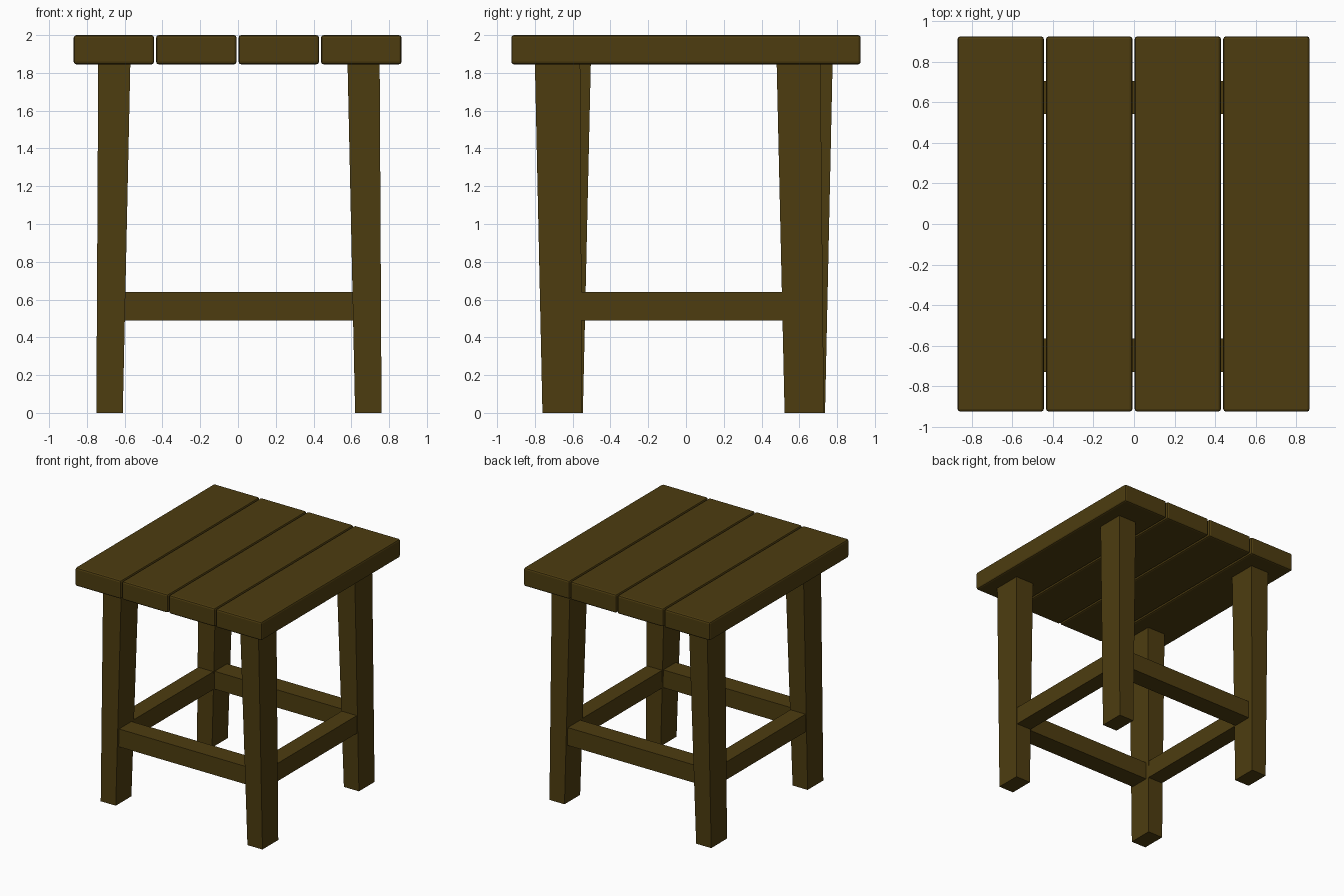
import bpy

if "Cube" in bpy.data.objects:
    bpy.data.objects.remove(bpy.data.objects["Cube"])

wood = bpy.data.materials.new("dark_wood")
wood.diffuse_color = (0.075, 0.046, 0.005, 1)
wood.use_nodes = True
wood.node_tree.nodes["Principled BSDF"].inputs["Base Color"].default_value = wood.diffuse_color


def taper_box(name, bottom, top, z0, z1, bevel=0):
    """Box between two rectangles, each given as (x0, x1, y0, y1)."""
    verts = []
    for (x0, x1, y0, y1), z in ((bottom, z0), (top, z1)):
        verts += [(x0, y0, z), (x1, y0, z), (x1, y1, z), (x0, y1, z)]
    faces = [(3, 2, 1, 0), (4, 5, 6, 7)]
    faces += [(i, (i + 1) % 4, (i + 1) % 4 + 4, i + 4) for i in range(4)]
    mesh = bpy.data.meshes.new(name)
    mesh.from_pydata(verts, [], faces)
    mesh.materials.append(wood)
    obj = bpy.data.objects.new(name, mesh)
    bpy.context.collection.objects.link(obj)
    if bevel:
        mod = obj.modifiers.new("rounded_edges", 'BEVEL')
        mod.width = bevel
        mod.segments = 2
    return obj


CX, CY = 0.005, -0.012  # centre of the leg frame


def turned(r):
    """Rectangle turned half a revolution around the frame centre."""
    return (2 * CX - r[1], 2 * CX - r[0], 2 * CY - r[3], 2 * CY - r[2])


# Seat planks
for i in range(4):
    x = -0.87 + i * 0.4365
    r = (x, x + 0.426, -0.925, 0.925)
    taper_box(f"seat_plank_{i + 1}", r, r, 1.845, 2.0, 0.014)

# Tapered, slightly skewed legs; opposite corners are half-turn copies
legs = [
    ("front_right_leg", "back_left_leg",
     (0.62, 0.76, -0.76, -0.55), (0.58, 0.75, -0.80, -0.56)),
    ("back_right_leg", "front_left_leg",
     (0.62, 0.76, 0.522, 0.73), (0.58, 0.75, 0.48, 0.712)),
]
for name, opposite, bottom, top in legs:
    taper_box(name, bottom, top, 0, 1.848)
    taper_box(opposite, turned(bottom), turned(top), 0, 1.848)

# Stretchers between the legs
front = (-0.61, 0.62, -0.73, -0.565)
side = (0.61, 0.75, -0.57, 0.545)
for name, r in (("front_stretcher", front), ("back_stretcher", turned(front)),
                ("right_stretcher", side), ("left_stretcher", turned(side))):
    taper_box(name, r, r, 0.49, 0.64)
